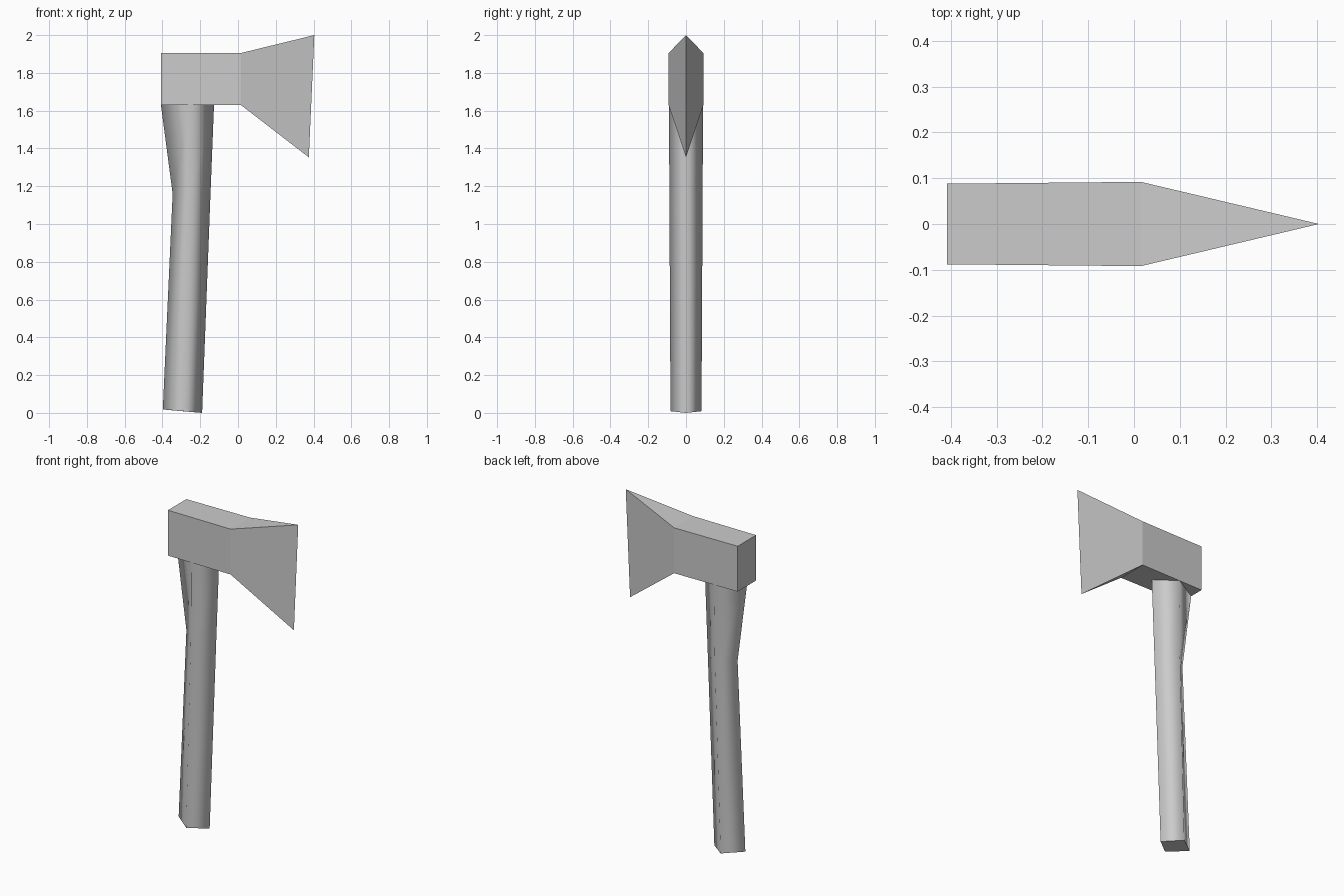
import bpy
import bmesh

cube = bpy.data.objects.get("Cube")
if cube:
    bpy.data.objects.remove(cube, do_unlink=True)

# Single plain grey
grey = bpy.data.materials.new("light_grey")
grey.use_nodes = True
COLOUR = (0.6, 0.6, 0.6, 1)
grey.diffuse_color = COLOUR
grey.node_tree.nodes["Principled BSDF"].inputs["Base Color"].default_value = COLOUR


def finish(bm, name):
    """Turn a bmesh into a named grey object."""
    bmesh.ops.recalc_face_normals(bm, faces=bm.faces)
    mesh = bpy.data.meshes.new(name)
    bm.to_mesh(mesh)
    bm.free()
    mesh.materials.append(grey)
    obj = bpy.data.objects.new(name, mesh)
    bpy.context.collection.objects.link(obj)
    return obj


def bridge(bm, a, b):
    """Join two rings with equal vertex counts by quads."""
    n = len(a)
    return [bm.faces.new((a[i], a[(i + 1) % n], b[(i + 1) % n], b[i])) for i in range(n)]


# Axe head: box body running into a flared wedge blade
bm = bmesh.new()


def section(x, half, low, high):
    return [bm.verts.new((x, y, z)) for y, z in
            ((-half, low), (half, low), (half, high), (-half, high))]


LOW, HIGH = 1.63, 1.905
butt = section(-0.408, 0.088, LOW, HIGH)
neck = section(0.015, 0.092, LOW, HIGH)
heel = bm.verts.new((0.375, 0, 1.353))
toe = bm.verts.new((0.404, 0, 2.0))
bm.faces.new(butt)
bridge(bm, butt, neck)
bm.faces.new((neck[0], neck[1], heel))
bm.faces.new((neck[2], neck[3], toe))
bm.faces.new((neck[1], neck[2], toe, heel))
bm.faces.new((neck[3], neck[0], heel, toe))
finish(bm, "axe_head")

# Handle: leaning diamond section, flared at the back under the head
# each ring: back x, back z, middle x, half width, front x, front z
bm = bmesh.new()
rings = []
for bx, bz, mx, half, fx, fz in (
        (-0.398, 0.018, -0.29, 0.082, -0.19, 0.0),
        (-0.346, 1.16, -0.255, 0.088, -0.146, 1.15),
        (-0.408, LOW, -0.25, 0.09, -0.127, LOW)):
    mz = (bz + fz) / 2
    rings.append([bm.verts.new(p) for p in
                  ((bx, 0, bz), (mx, -half, mz), (fx, 0, fz), (mx, half, mz))])
for lower, upper in zip(rings, rings[1:]):
    for face in bridge(bm, lower, upper):
        face.smooth = True
for ring in (rings[0], rings[-1]):
    cap = bm.faces.new(ring)
    for edge in cap.edges:
        edge.smooth = False
finish(bm, "handle")
